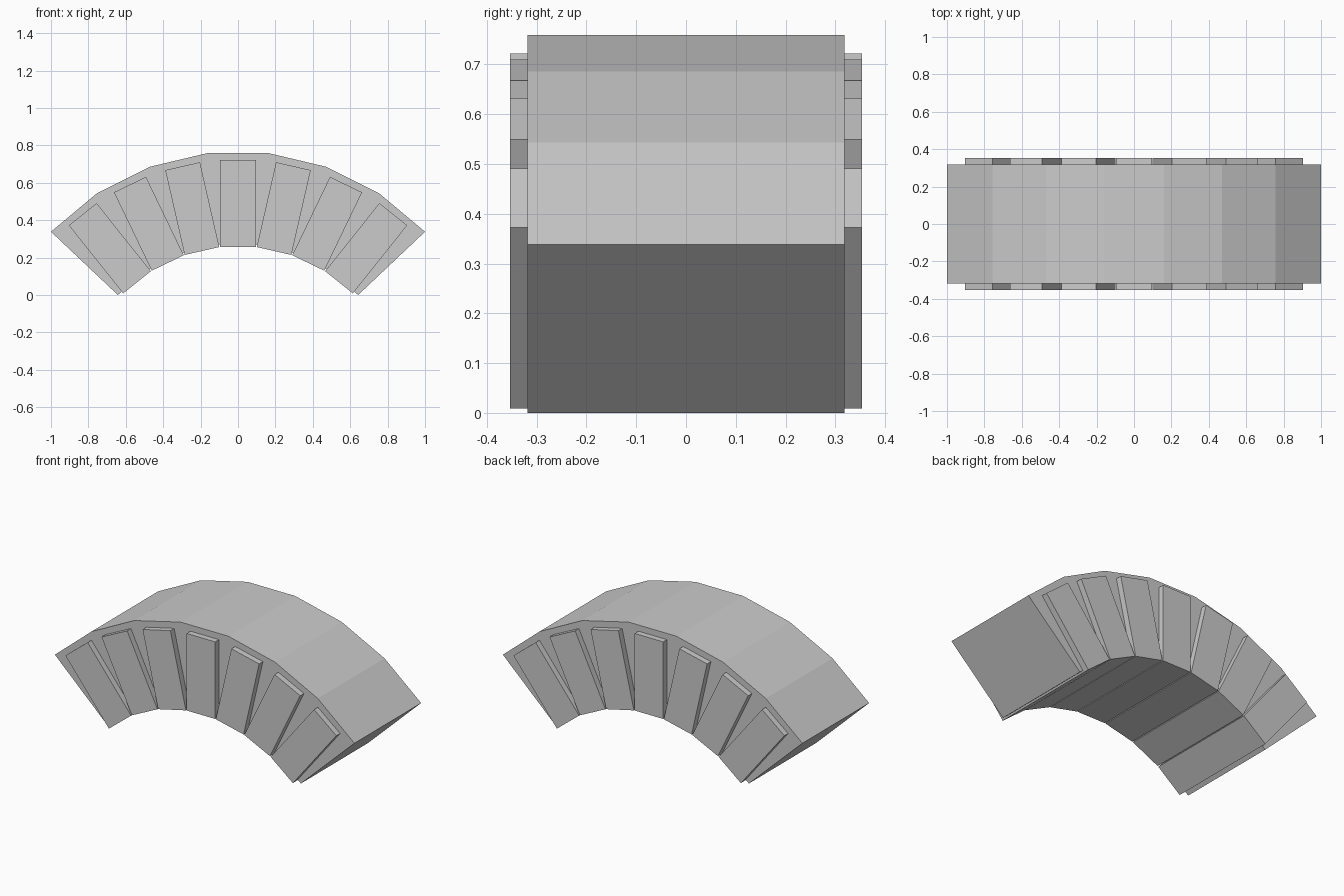
import bpy, bmesh
from math import sin, cos, radians
from mathutils import Matrix, Vector

if "Cube" in bpy.data.objects:
    bpy.data.objects.remove(bpy.data.objects["Cube"])

CENTRE_Z = -0.608   # centre of the arch's circle
COUNT = 7


def make_object(name, bm):
    bmesh.ops.recalc_face_normals(bm, faces=bm.faces)
    mesh = bpy.data.meshes.new(name)
    bm.to_mesh(mesh)
    bm.free()
    obj = bpy.data.objects.new(name, mesh)
    bpy.context.collection.objects.link(obj)
    return obj


def polar(radius, degrees, y):
    a = radians(degrees)
    return (radius * sin(a), y, CENTRE_Z + radius * cos(a))


# Arch body: faceted ring sector extruded along y
def arch_body(inner, outer, step, half_depth):
    bm = bmesh.new()
    rings = []
    for i in range(COUNT + 1):
        a = (i - COUNT / 2) * step
        rings.append([bm.verts.new(polar(r, a, y)) for r, y in (
            (inner, -half_depth), (outer, -half_depth),
            (outer, half_depth), (inner, half_depth))])
    for p, q in zip(rings, rings[1:]):
        for k in range(4):
            n = (k + 1) % 4
            bm.faces.new((p[k], p[n], q[n], q[k]))
    bm.faces.new(rings[0])
    bm.faces.new(rings[-1])
    return make_object("arch_body", bm)


# Arch stones: boxes passing through the body, fanned around the centre
def arch_stone(index, inner, outer, step, width, depth):
    bm = bmesh.new()
    bmesh.ops.create_cube(bm, size=1)
    angle = radians((index - (COUNT - 1) / 2) * step)
    size = Matrix.Diagonal(Vector((width, depth, outer - inner, 1)))
    bm.transform(Matrix.Translation((0, 0, CENTRE_Z))
                 @ Matrix.Rotation(angle, 4, 'Y')
                 @ Matrix.Translation((0, 0, (inner + outer) / 2)) @ size)
    return make_object(f"arch_stone_{index + 1}", bm)


arch_body(0.8845, 1.3766, 13.31, 0.318)
for i in range(COUNT):
    arch_stone(i, 0.865, 1.33, 12.87, 0.19, 0.708)
